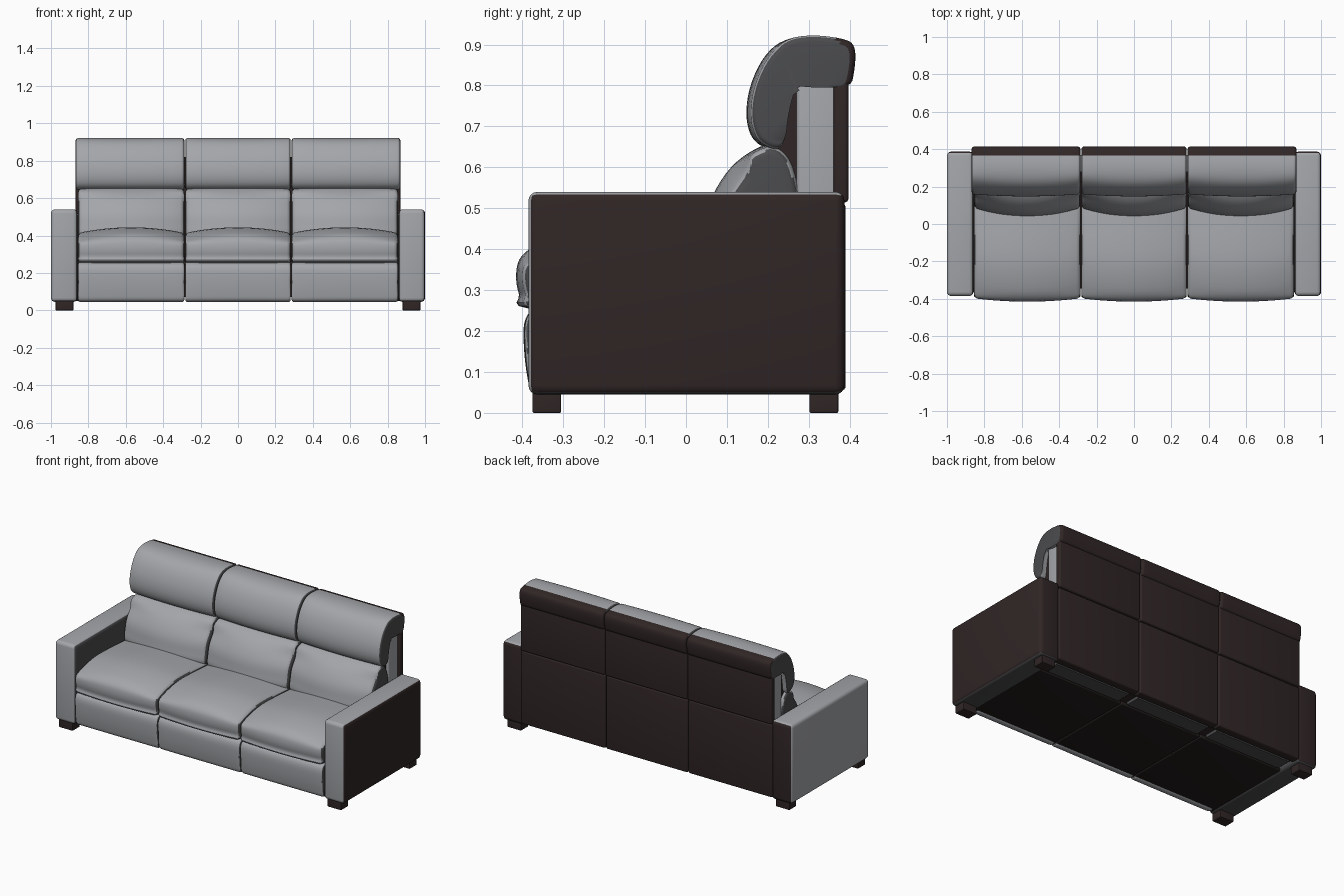
import bpy, bmesh, math
from mathutils import Vector

if "Cube" in bpy.data.objects:
    bpy.data.objects.remove(bpy.data.objects["Cube"])


def material(name, rgb):
    m = bpy.data.materials.new(name)
    m.diffuse_color = (*rgb, 1)
    m.use_nodes = True
    m.node_tree.nodes["Principled BSDF"].inputs["Base Color"].default_value = m.diffuse_color
    return m


LIGHT, DARK, BROWN, BLACK = 0, 1, 2, 3
MATS = [material("light grey leather", (0.37, 0.38, 0.40)),
        material("dark grey leather", (0.07, 0.071, 0.075)),
        material("dark brown leather", (0.030, 0.019, 0.019)),
        material("underside black", (0.016, 0.012, 0.011))]


def finish(name, bm, rule):
    """Turn a bmesh into a smooth object; rule(normal, centre) picks the colour."""
    bmesh.ops.recalc_face_normals(bm, faces=bm.faces)
    for f in bm.faces:
        f.material_index = rule(f.normal, f.calc_center_median())
    me = bpy.data.meshes.new(name)
    bm.to_mesh(me)
    bm.free()
    for m in MATS:
        me.materials.append(m)
    ob = bpy.data.objects.new(name, me)
    bpy.context.collection.objects.link(ob)
    bpy.ops.object.select_all(action='DESELECT')
    ob.select_set(True)
    bpy.context.view_layer.objects.active = ob
    bpy.ops.object.shade_smooth_by_angle(angle=math.radians(40))
    return ob


def box(name, x, y, z, rule, bevel=0.0):
    bm = bmesh.new()
    bmesh.ops.create_cube(bm, size=1)
    for v in bm.verts:
        v.co = [lo + (hi - lo) * (c + 0.5) for c, (lo, hi) in zip(v.co, (x, y, z))]
    if bevel:
        bmesh.ops.bevel(bm, geom=bm.edges[:], offset=bevel, segments=4,
                        profile=0.5, affect='EDGES')
    if not callable(rule):
        colour = rule
        rule = lambda n, c: colour
    return finish(name, bm, rule)


def smooth_loop(pts, steps=4):
    """Closed Catmull-Rom curve through (y, z) points."""
    out, n = [], len(pts)
    p = [Vector(q) for q in pts]
    for i in range(n):
        a, b, c, d = p[i - 1], p[i], p[(i + 1) % n], p[(i + 2) % n]
        for k in range(steps):
            t = k / steps
            out.append(0.5 * (2 * b + (c - a) * t + (2 * a - 5 * b + 4 * c - d) * t * t
                              + (3 * b - a - 3 * c + d) * t ** 3))
    return out


def cushion(name, pts, x0, x1, rule, round_=0.02, dy=0.0, dz=0.0):
    """Loft a side profile across x with rounded ends and a crowned front (dy) and top (dz)."""
    loop = smooth_loop(pts)
    mid = sum(loop, Vector((0, 0))) / len(loop)
    half, cx = (x1 - x0) / 2, (x0 + x1) / 2
    ends = [(half - round_ * (1 - math.sin(a)), round_ * (1 - math.cos(a)))
            for a in (math.radians(d) for d in (0, 20, 40, 60, 75, 90))]
    inner = [(ends[0][0] * k / 6, 0) for k in range(-5, 6)]
    stations = [(-x, i) for x, i in reversed(ends)] + inner + ends
    bm = bmesh.new()
    rings = []
    for x, inset in stations:
        t2 = (x / half) ** 2
        ring = []
        for p in loop:
            q = p - mid
            q = mid + q * (1 - inset / q.length)
            front = min(1, max(0, (mid.x - p.x) / 0.06))
            top = min(1, max(0, (p.y - mid.y) / 0.06))
            ring.append(bm.verts.new((cx + x, q.x + dy * t2 * front, q.y - dz * t2 * top)))
        rings.append(ring)
    n = len(loop)
    for a, b in zip(rings, rings[1:]):
        for i in range(n):
            bm.faces.new((a[i], a[(i + 1) % n], b[(i + 1) % n], b[i]))
    bm.faces.new(rings[0])
    bm.faces.new(rings[-1])
    return finish(name, bm, rule)


# side profiles as (y, z)
SEAT = [(-0.385, 0.255), (-0.408, 0.29), (-0.415, 0.34), (-0.40, 0.385), (-0.34, 0.418),
        (-0.2, 0.443), (0.0, 0.435), (0.18, 0.41), (0.21, 0.33), (0.18, 0.255), (-0.1, 0.25)]
FOOTREST = [(-0.375, 0.052), (-0.388, 0.09), (-0.396, 0.16), (-0.395, 0.22), (-0.375, 0.25),
            (-0.33, 0.25), (-0.32, 0.15), (-0.33, 0.052)]
LUMBAR = [(0.05, 0.39), (0.048, 0.46), (0.065, 0.53), (0.11, 0.60), (0.17, 0.645),
          (0.22, 0.655), (0.26, 0.61), (0.28, 0.5), (0.27, 0.38), (0.15, 0.36)]
HEADREST = [(0.205, 0.645), (0.165, 0.668), (0.148, 0.72), (0.155, 0.79), (0.185, 0.86),
            (0.23, 0.905), (0.30, 0.922), (0.385, 0.913), (0.412, 0.89), (0.41, 0.83),
            (0.395, 0.80), (0.33, 0.795), (0.265, 0.80), (0.24, 0.72), (0.23, 0.66)]


def cushion_colour(n, c):
    return DARK if abs(n.x) > 0.75 else LIGHT


def headrest_colour(n, c):
    if c.y > 0.372:
        return BROWN
    return DARK if abs(n.x) > 0.6 else LIGHT


# three seating sections
for label, a, b in (("left", -0.868, -0.287), ("middle", -0.282, 0.282), ("right", 0.287, 0.868)):
    sa, sb = max(a, -0.855), min(b, 0.855)
    cushion(label + "_seat", SEAT, sa, sb, cushion_colour, 0.022, 0.018, 0.03)
    cushion(label + "_footrest", FOOTREST, sa, sb, cushion_colour, 0.014, 0.006)
    cushion(label + "_lumbar_cushion", LUMBAR, sa, sb, cushion_colour, 0.022, 0.045, 0.008)
    cushion(label + "_headrest", HEADREST, a, b, headrest_colour, 0.016, 0.012)
    # rear panels in two rows
    box(label + "_lower_back_panel", (a, b), (0.335, 0.39), (0.055, 0.512), BROWN, 0.01)
    box(label + "_upper_back_panel", (a, b), (0.36, 0.397), (0.514, 0.82), BROWN, 0.01)
    # underside
    box(label + "_underside", (a, b), (-0.365, 0.23), (0.05, 0.09), BLACK, 0.006)
    box(label + "_underside_strip", (a + 0.03, b - 0.03), (0.24, 0.335), (0.052, 0.09), DARK)

# inner frame
box("base_frame", (-0.862, 0.862), (-0.345, 0.345), (0.07, 0.3), BROWN)
box("back_core", (-0.85, 0.85), (0.27, 0.37), (0.3, 0.815), LIGHT, 0.012)
box("back_core_front", (-0.835, 0.835), (0.225, 0.28), (0.3, 0.82), BROWN)


# arms: the right outer side is brown, the left outer side is grey
def arm_rule(side):
    def rule(n, c):
        if n.z < -0.7:
            return DARK
        if n.y > 0.6 or (side > 0 and n.x > 0.6):
            return BROWN
        return DARK if n.x * side < -0.7 else LIGHT
    return rule


for side, label in ((-1, "left"), (1, "right")):
    xs = sorted((side * 0.859, side * 1.0))
    box(label + "_arm", xs, (-0.385, 0.387), (0.045, 0.54), arm_rule(side), 0.022)
    fx = sorted((side * 0.88, side * 0.975))
    for y, end in (((-0.375, -0.305), "front"), ((0.302, 0.372), "back")):
        box(f"{label}_{end}_foot", fx, y, (0, 0.06), BROWN, 0.004)
